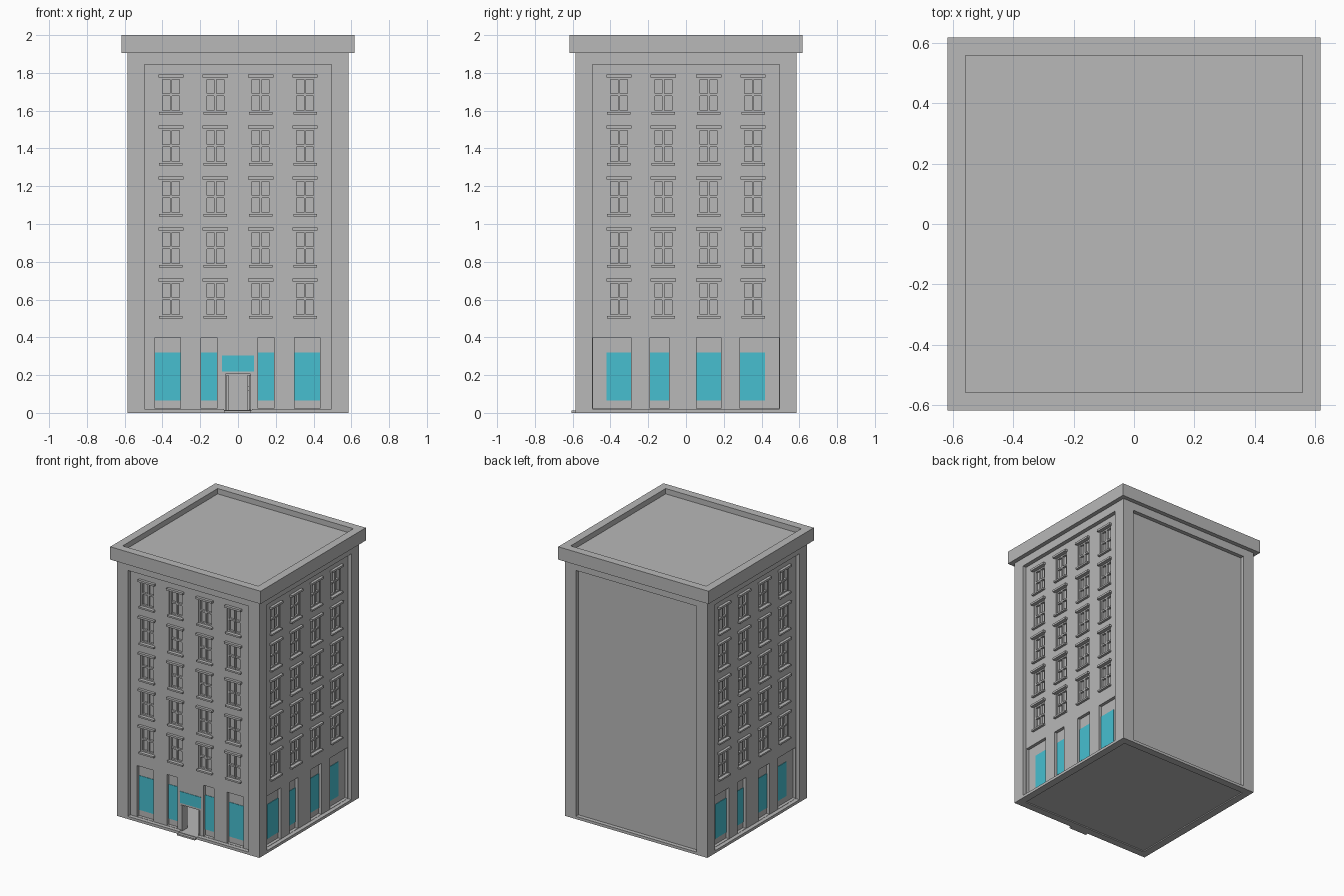
import bpy, bmesh, math
from mathutils import Matrix, Vector

if "Cube" in bpy.data.objects:
    bpy.data.objects.remove(bpy.data.objects["Cube"], do_unlink=True)


def material(name, rgb):
    m = bpy.data.materials.new(name)
    m.use_nodes = True
    m.diffuse_color = (*rgb, 1)
    m.node_tree.nodes["Principled BSDF"].inputs["Base Color"].default_value = (*rgb, 1)
    return m


STONE = material("grey_stone", (0.48, 0.48, 0.48))
GLASS = material("cyan_glass", (0.063, 0.52, 0.63))

WALL, PANEL, DEEP = 0.585, 0.555, 0.532   # wall, panel and glazing planes
FRONT, RIGHT, BACK, LEFT = 0, 90, 180, -90


def make(name, boxes, mat=STONE):
    """One object from boxes (x0, x1, y0, y1, z0, z1, side); side turns the front to a face."""
    bm = bmesh.new()
    for x0, x1, y0, y1, z0, z1, side in boxes:
        centre = Vector(((x0 + x1) / 2, (y0 + y1) / 2, (z0 + z1) / 2))
        size = Matrix.Diagonal((x1 - x0, y1 - y0, z1 - z0, 1))
        turn = Matrix.Rotation(math.radians(side), 4, "Z")
        bmesh.ops.create_cube(bm, size=1, matrix=turn @ Matrix.Translation(centre) @ size)
    mesh = bpy.data.meshes.new(name)
    bm.to_mesh(mesh)
    bm.free()
    mesh.materials.append(mat)
    ob = bpy.data.objects.new(name, mesh)
    bpy.context.collection.objects.link(ob)
    return ob


def wall_box(side, u0, u1, z0, z1, inner, outer):
    return (u0, u1, -outer, -inner, z0, z1, side)


def cut(target, name, boxes):
    cutter = make(name, boxes)
    cutter.hide_render = True
    cutter.hide_viewport = True
    cutter.display_type = "WIRE"
    mod = target.modifiers.new(name, "BOOLEAN")
    mod.operation = "DIFFERENCE"
    mod.solver = "EXACT"
    mod.object = cutter
    bpy.context.view_layer.objects.active = target
    bpy.ops.object.modifier_apply(modifier=name)
    bpy.data.objects.remove(cutter, do_unlink=True)


# Layout of the windows and shop fronts
columns = (-0.355, -0.12, 0.12, 0.355)
rows = [0.51 + 0.27 * i for i in range(5)]
W, H = 0.057, 0.188
window_spots = [(s, u, z) for s in (FRONT, RIGHT, LEFT) for u in columns for z in rows]
front_shops = ((-0.44, -0.305), (-0.195, -0.11), (0.105, 0.19), (0.30, 0.435))
side_shops = ((-0.493, -0.29), (-0.19, -0.09), (0.055, 0.185), (0.285, 0.493))
shops = [(FRONT, a, b) for a, b in front_shops]
shops += [(s, a, b) for s in (RIGHT, LEFT) for a, b in side_shops]

# Main block with recessed wall panels, openings and a ground floor room
walls = make("walls", [(-WALL, WALL, -WALL, WALL, 0, 1.92, 0)])
cut(walls, "panel_cut", [wall_box(s, -0.495, 0.495, 0.02, 1.845, PANEL, 0.7)
                         for s in (FRONT, RIGHT, BACK, LEFT)])
cut(walls, "shop_cut", [wall_box(s, a, b, 0.022, 0.4, DEEP, 0.57) for s, a, b in shops])
cut(walls, "window_cut", [wall_box(s, u - W, u + W, z, z + H, DEEP, 0.57)
                          for s, u, z in window_spots])
cut(walls, "room_cut", [(-0.5, 0.5, -0.5, 0.5, 0.016, 0.45, 0)])
cut(walls, "door_cut", [(-0.075, 0.075, -0.7, -0.45, 0.016, 0.205, 0)])
cut(walls, "base_cut", [(-0.53, 0.53, -0.53, 0.53, -0.1, 0.008, 0)])

# Cornice with the sunken flat roof
cornice = make("cornice", [(-0.617, 0.617, -0.617, 0.617, 1.905, 2.0, 0)])
cut(cornice, "roof_cut", [(-0.557, 0.557, -0.557, 0.557, 1.96, 2.1, 0)])

# Window sashes with two by two panes
sash = []
for s, u, z in window_spots:
    for du in (-W + 0.006, 0, W - 0.006):
        sash.append(wall_box(s, u + du - 0.006, u + du + 0.006, z, z + H, DEEP - 0.004, 0.548))
    for dz in (0.006, H / 2, H - 0.006):
        sash.append(wall_box(s, u - W, u + W, z + dz - 0.006, z + dz + 0.006,
                             DEEP - 0.004, 0.547))
make("window_sashes", sash)

# Lintels and sills
make("window_lintels", [wall_box(s, u - 0.067, u + 0.067, z + H - 0.002, z + H + 0.013, 0.54, 0.575)
                        for s, u, z in window_spots])
make("window_sills", [wall_box(s, u - 0.062, u + 0.062, z - 0.01, z + 0.002, 0.54, 0.573)
                      for s, u, z in window_spots])

# Shop glazing
panes = [wall_box(s, max(a, -0.42) if s else a, min(b, 0.417) if s else b,
                  0.065, 0.32, DEEP - 0.002, DEEP + 0.003) for s, a, b in shops]
make("shop_glass", panes, GLASS)
make("glass_over_door", [wall_box(FRONT, -0.085, 0.085, 0.22, 0.305, 0.552, 0.558)], GLASS)

# Entrance: jambs, open door leaf with handle, step, and rear posts
make("door_jambs", [(-0.075, -0.066, -0.56, -0.5, 0.01, 0.205, 0),
                    (0.066, 0.075, -0.56, -0.5, 0.01, 0.205, 0)])
make("door_leaf", [(0.057, 0.066, -0.53, -0.41, 0.018, 0.2, 0)])
make("door_handle", [(0.05, 0.058, -0.435, -0.425, 0.115, 0.14, 0)])
make("door_step", [(-0.075, 0.07, -0.607, -0.55, 0, 0.012, 0)])
make("rear_posts", [(x - 0.006, x + 0.006, 0.4, 0.51, 0.012, 0.2, 0) for x in (-0.055, 0.055)])
